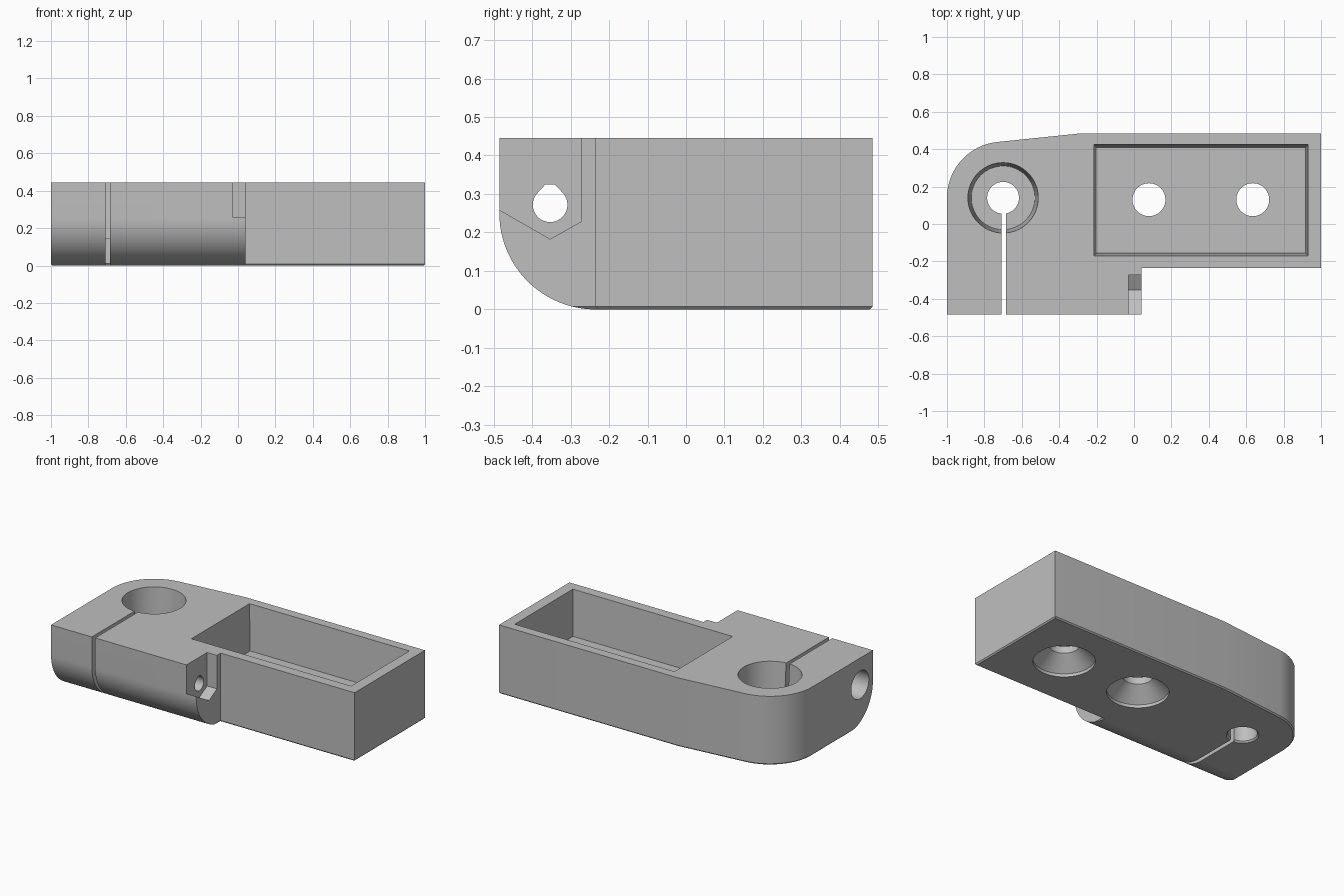
import bpy, bmesh, math
from mathutils import Vector

if "Cube" in bpy.data.objects:
    bpy.data.objects.remove(bpy.data.objects["Cube"], do_unlink=True)

TOP = 0.445      # height of the block
FLOOR = 0.148    # floor of the recesses
OVER = 0.1       # cutter overshoot

grey = bpy.data.materials.new("plain grey")
grey.use_nodes = True
colour = (0.52, 0.52, 0.52, 1)
grey.diffuse_color = colour
grey.node_tree.nodes["Principled BSDF"].inputs["Base Color"].default_value = colour


def loft(name, rings):
    """Closed solid through equal-length rings of 3D points."""
    bm = bmesh.new()
    loops = [[bm.verts.new(p) for p in ring] for ring in rings]
    n = len(loops[0])
    for a, b in zip(loops, loops[1:]):
        for i in range(n):
            j = (i + 1) % n
            bm.faces.new((a[i], a[j], b[j], b[i]))
    bm.faces.new(loops[0][::-1])
    bm.faces.new(loops[-1])
    bmesh.ops.recalc_face_normals(bm, faces=bm.faces)
    mesh = bpy.data.meshes.new(name)
    bm.to_mesh(mesh)
    bm.free()
    mesh.materials.append(grey)
    obj = bpy.data.objects.new(name, mesh)
    bpy.context.collection.objects.link(obj)
    return obj


def arc(cx, cy, r, start, end, steps):
    angles = [math.radians(start + (end - start) * i / steps) for i in range(steps + 1)]
    return [(cx + r * math.cos(a), cy + r * math.sin(a)) for a in angles]


def rect(x0, x1, y0, y1):
    return [(x0, y0), (x1, y0), (x1, y1), (x0, y1)]


def flat(points, z):
    return [(x, y, z) for x, y in points]


def across(points, x):
    return [(x, y, z) for y, z in points]


def turned(name, cx, cy, profile):
    """Round solid on a vertical axis from (radius, height) pairs."""
    return loft(name, [flat(arc(cx, cy, r, 0, 360, 64)[:-1], z) for r, z in profile])


def prism_x(name, points, x0, x1):
    return loft(name, [across(points, x0), across(points, x1)])


# Block with a rounded back corner
outline = [(-1, -0.485), (0.04, -0.485), (0.04, -0.235), (1, -0.235),
           (1, 0.485), (-0.28, 0.485)] + arc(-0.7, 0.14, 0.3, 96, 180, 20)
body = loft("clamp_block", [flat(outline, 0), flat(outline, TOP)])

# Thin chamfer round the underside
bm = bmesh.new()
bm.from_mesh(body.data)
low = [e for e in bm.edges if all(v.co.z < 0.001 for v in e.verts)]
bmesh.ops.bevel(bm, geom=low, offset=0.008, segments=1, affect='EDGES')
bm.to_mesh(body.data)
bm.free()

cutters = []

# Rounded lower front edge of the clamp
curve = arc(-0.235, 0.25, 0.25, 270, 180, 24)
cutters.append(prism_x("front_round_cutter",
                       curve + [(-0.6, 0.25), (-0.6, -OVER), (-0.235, -OVER)],
                       -1 - OVER, 0.04 + OVER))

# Tapered rectangular pocket
rim = rect(-0.215, 0.93, -0.17, 0.425)
base = rect(-0.2, 0.918, -0.155, 0.41)
cutters.append(loft("pocket_cutter", [flat(base, FLOOR), flat(rim, TOP),
                                      flat(rim, TOP + OVER)]))

# Countersunk screw holes under the pocket
for x in (0.08, 0.635):
    cutters.append(turned("countersink_cutter", x, 0.13,
                          [(0.18, -OVER), (0.18, 0.02), (0.088, 0.105), (0.088, 0.25)]))

# Stepped rod socket with a small chamfer below
cutters.append(turned("rod_socket_cutter", -0.7, 0.14,
                      [(0.17, FLOOR), (0.188, TOP), (0.188, TOP + OVER)]))
cutters.append(turned("rod_hole_cutter", -0.7, 0.14,
                      [(0.094, -OVER), (0.094, 0), (0.085, 0.01), (0.085, 0.25)]))

# Clamp slit from the socket to the front
slit = rect(-0.708, -0.684, -0.6, 0.14)
cutters.append(loft("slit_cutter", [flat(slit, -OVER), flat(slit, TOP + OVER)]))

# Clamp screw bore with a flattened teardrop top, and its head recess
bore = arc(-0.353, 0.272, 0.045, 135, 405, 32) + [(-0.34, 0.324), (-0.366, 0.324)]
cutters.append(prism_x("bore_cutter", bore, -1 - OVER, 0.04 + OVER))
head = arc(-0.353, 0.272, 0.09, 0, 360, 48)[:-1]
cutters.append(prism_x("screw_head_cutter", head, -1 - OVER, -0.88))

# Nut slot, open to the top and front with a pointed bottom
slot = [(-0.353, 0.183), (-0.273, 0.228), (-0.273, TOP + OVER),
        (-0.6, TOP + OVER), (-0.6, 0.325)]
cutters.append(prism_x("nut_slot_cutter", slot, -0.03, 0.04 + OVER))

# Cut every feature out of the block
bpy.context.view_layer.objects.active = body
body.select_set(True)
for cutter in cutters:
    cutter.hide_render = True
    cut = body.modifiers.new(cutter.name, 'BOOLEAN')
    cut.operation = 'DIFFERENCE'
    cut.solver = 'EXACT'
    cut.object = cutter
    bpy.ops.object.modifier_apply(modifier=cut.name)
    bpy.data.objects.remove(cutter, do_unlink=True)

bpy.ops.object.shade_smooth_by_angle(angle=math.radians(30))
